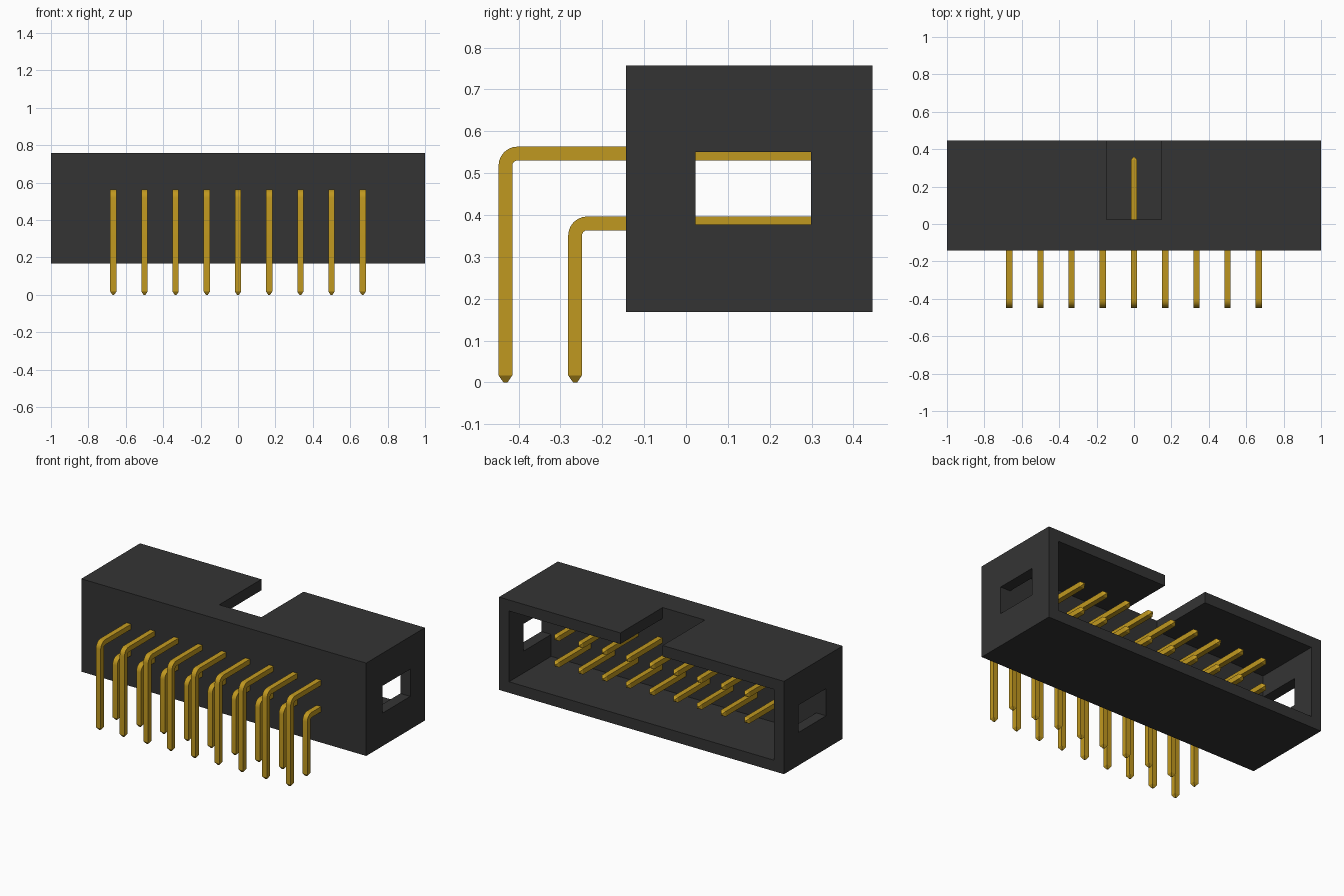
import bpy, bmesh, math
from mathutils import Vector

cube = bpy.data.objects.get("Cube")
if cube:
    bpy.data.objects.remove(cube, do_unlink=True)


def material(name, rgb):
    m = bpy.data.materials.new(name)
    m.use_nodes = True
    m.diffuse_color = (*rgb, 1)
    bsdf = next(n for n in m.node_tree.nodes if n.type == 'BSDF_PRINCIPLED')
    bsdf.inputs["Base Color"].default_value = (*rgb, 1)
    return m


BLACK = material("black plastic", (0.034, 0.034, 0.034))
GOLD = material("gold metal", (0.527, 0.314, 0.014))


def add_object(name, bm, mat):
    me = bpy.data.meshes.new(name)
    bmesh.ops.recalc_face_normals(bm, faces=bm.faces[:])
    bm.to_mesh(me)
    bm.free()
    me.materials.append(mat)
    ob = bpy.data.objects.new(name, me)
    bpy.context.scene.collection.objects.link(ob)
    return ob


def box(name, lo, hi, mat):
    bm = bmesh.new()
    bmesh.ops.create_cube(bm, size=1)
    lo, hi = Vector(lo), Vector(hi)
    for v in bm.verts:
        v.co = (lo + hi) / 2 + v.co * (hi - lo)
    return add_object(name, bm, mat)


def activate(ob):
    bpy.ops.object.select_all(action='DESELECT')
    ob.select_set(True)
    bpy.context.view_layer.objects.active = ob


# Shroud: box hollowed from the back, with side windows and a keying notch
FRONT, BACK, BOTTOM, TOP = -0.143, 0.446, 0.168, 0.757
WALL, FLOOR_Y = 0.07, 0.023
shroud = box("shroud", (-1, FRONT, BOTTOM), (1, BACK, TOP), BLACK)
cuts = [
    ("cavity_cutter", (-1 + WALL, FLOOR_Y, BOTTOM + WALL), (1 - WALL, BACK + 0.1, TOP - WALL)),
    ("window_cutter", (-1.1, FLOOR_Y, 0.377), (1.1, 0.299, 0.55)),
    ("notch_cutter", (-0.148, FLOOR_Y, 0.6), (0.148, BACK + 0.1, TOP + 0.1)),
]
activate(shroud)
for name, lo, hi in cuts:
    cutter = box(name, lo, hi, BLACK)
    cutter.hide_render = True
    mod = shroud.modifiers.new(name, 'BOOLEAN')
    mod.operation, mod.solver, mod.object = 'DIFFERENCE', 'EXACT', cutter
    bpy.ops.object.modifier_apply(modifier=mod.name)
    bpy.data.objects.remove(cutter, do_unlink=True)

# Pins: square wire swept down a right-angle bend, with tapered ends
HALF, TIP_HALF, TAPER, RADIUS, STEPS = 0.0165, 0.005, 0.017, 0.029, 6
PIN_END = 0.358


def bent_pin(name, y, z):
    # Each ring: centre y, centre z, direction across the wire, half width
    rings = [(y, 0, 0, TIP_HALF), (y, TAPER, 0, HALF)]
    for i in range(STEPS + 1):
        a = math.pi / 2 * i / STEPS
        rings.append((y + RADIUS - RADIUS * math.cos(a),
                      z - RADIUS + RADIUS * math.sin(a), a, HALF))
    rings += [(PIN_END - TAPER, z, math.pi / 2, HALF),
              (PIN_END, z, math.pi / 2, TIP_HALF)]
    bm = bmesh.new()
    loops = []
    for cy, cz, a, h in rings:
        loops.append([bm.verts.new((sx * h, cy - sn * h * math.cos(a), cz + sn * h * math.sin(a)))
                      for sx, sn in ((-1, -1), (1, -1), (1, 1), (-1, 1))])
    for p, q in zip(loops, loops[1:]):
        for k in range(4):
            n = (k + 1) % 4
            bm.faces.new((p[k], p[n], q[n], q[k]))
    bm.faces.new(loops[0])
    bm.faces.new(loops[-1])
    return add_object(name, bm, GOLD)


PITCH, COLUMNS = 0.1667, 9
for row, y, z in (("upper_pin", -0.4315, 0.547), ("lower_pin", -0.265, 0.38)):
    first = bent_pin(row + "_1", y, z)
    activate(first)
    bpy.ops.object.shade_smooth_by_angle(angle=math.radians(30))
    for i in range(COLUMNS):
        pin = first if i == 0 else bpy.data.objects.new(f"{row}_{i + 1}", first.data)
        if i:
            bpy.context.scene.collection.objects.link(pin)
        pin.location.x = (i - (COLUMNS - 1) / 2) * PITCH
